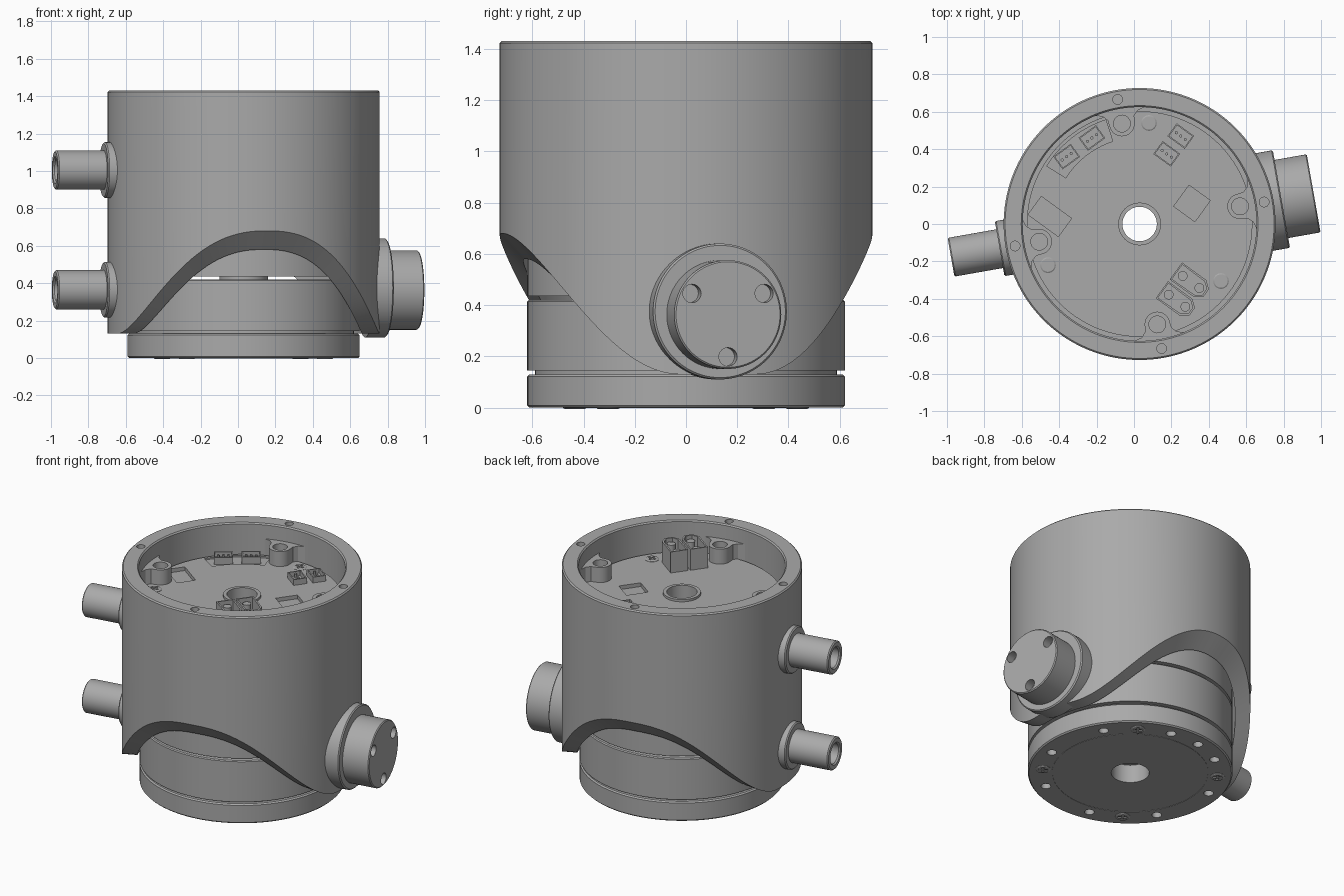
import bpy, bmesh
from math import sin, cos, pi, radians, degrees
from mathutils import Matrix, Vector

cube = bpy.data.objects.get("Cube")
if cube:
    bpy.data.objects.remove(cube, do_unlink=True)

grey = bpy.data.materials.new("machined grey")
grey.use_nodes = True
grey.diffuse_color = (0.4, 0.4, 0.4, 1)
grey.node_tree.nodes["Principled BSDF"].inputs["Base Color"].default_value = (0.4, 0.4, 0.4, 1)

T = lambda x, y, z: Matrix.Translation((x, y, z))
R = lambda a, axis='Z': Matrix.Rotation(radians(a), 4, axis)
BODY = T(0.03, 0, 0) @ R(10)      # housing axis, turned slightly
BOARD_Z = 1.23
parts = []


def finish(name, bm, matrix, keep=True):
    bmesh.ops.recalc_face_normals(bm, faces=bm.faces)
    mesh = bpy.data.meshes.new(name)
    bm.to_mesh(mesh)
    bm.free()
    mesh.materials.append(grey)
    obj = bpy.data.objects.new(name, mesh)
    bpy.context.scene.collection.objects.link(obj)
    obj.matrix_world = matrix
    if keep:
        parts.append(obj)
    return obj


def lathe(name, profile, matrix=BODY, n=96, ring=False, keep=True):
    """Turn (radius, height) points; a height may be a function of the angle."""
    bm = bmesh.new()
    loops = []
    for r, z in profile:
        angles = [2 * pi * i / n for i in range(n)]
        loops.append([bm.verts.new((r * cos(a), r * sin(a), z(a) if callable(z) else z)) for a in angles])
    pairs = list(zip(loops, loops[1:]))
    if ring:
        pairs.append((loops[-1], loops[0]))
    else:
        bm.faces.new(loops[0])
        bm.faces.new(loops[-1])
    for a, b in pairs:
        for i in range(n):
            j = (i + 1) % n
            bm.faces.new((a[i], a[j], b[j], b[i]))
    return finish(name, bm, matrix, keep)


def prism(name, outline, height, matrix, wall=0, depth=0, keep=True):
    """Extrude an outline; with a wall given, hollow it from the top."""
    bm = bmesh.new()
    base = bm.faces.new([bm.verts.new((x, y, 0)) for x, y in outline])
    out = bmesh.ops.extrude_face_region(bm, geom=[base])["geom"]
    top = [f for f in out if isinstance(f, bmesh.types.BMFace)][0]
    bmesh.ops.translate(bm, vec=(0, 0, height), verts=top.verts[:])
    bmesh.ops.recalc_face_normals(bm, faces=bm.faces)
    if wall:
        bmesh.ops.inset_region(bm, faces=[top], thickness=wall)
        inner = bmesh.ops.extrude_face_region(bm, geom=[top])["geom"]
        bmesh.ops.delete(bm, geom=[top], context='FACES_ONLY')
        verts = [v for v in inner if isinstance(v, bmesh.types.BMVert)]
        bmesh.ops.translate(bm, vec=(0, 0, -depth), verts=verts)
    return finish(name, bm, matrix, keep)


def box(w, d):
    return [(-w / 2, -d / 2), (w / 2, -d / 2), (w / 2, d / 2), (-w / 2, d / 2)]


def drill(r, depth, matrix):
    return lathe("cutter", [(r, -depth), (r, 0.02)], matrix, 24, keep=False)


def cut(obj, cutters):
    bpy.context.view_layer.objects.active = obj
    for c in cutters:
        c.hide_render = True
        mod = obj.modifiers.new("cut", 'BOOLEAN')
        mod.operation, mod.solver, mod.object = 'DIFFERENCE', 'EXACT', c
        bpy.ops.object.modifier_apply(modifier=mod.name)
        bpy.data.objects.remove(c, do_unlink=True)


# Housing shell with an arched, chamfered lower edge at front and back
def arch(peak):
    def height(a):
        off = min(abs(degrees(a) % 180 - 90) / 78, 1) ** 1.2
        return 0.13 + (peak - 0.13) * (1 + cos(pi * off)) / 2
    return height


shell = lathe("housing_shell", [
    (0.635, arch(0.58)), (0.727, arch(0.68)), (0.727, 1.422), (0.719, 1.43),
    (0.633, 1.43), (0.625, 1.422), (0.625, 1.2), (0.115, 1.2), (0.115, 1.15), (0.635, 1.15)],
    n=144, ring=True)
cut(shell, [drill(0.026, 0.08, BODY @ R(a) @ T(0.676, 0, 1.43)) for a in range(0, 360, 90)])

# Inner rotor: base flange, drum, upper drum and hollow shaft
rotor = lathe("inner_rotor", [
    (0.115, 0), (0.612, 0), (0.62, 0.008), (0.62, 0.122), (0.612, 0.13), (0.59, 0.13), (0.59, 0.145),
    (0.62, 0.145), (0.62, 0.414), (0.614, 0.42), (0.13, 0.42), (0.13, 0.436), (0.62, 0.436),
    (0.62, 0.75), (0.114, 0.75), (0.114, BOARD_Z + 0.015), (0.092, BOARD_Z + 0.015),
    (0.092, 0.12), (0.115, 0.12)], ring=True)
flip = R(180, 'X')
angles = [22.5 + 45 * i for i in range(8)] + [90]
cut(rotor, [drill(0.03, 0.07, BODY @ R(a) @ T(0.535, 0, 0) @ flip) for a in angles])
lathe("base_seam", [(0.47, -0.0), (0.474, -0.0), (0.474, 0.02), (0.47, 0.02)],
      BODY @ T(0, 0, -0.002), ring=True)


# Cross-head screws
def screw(name, matrix, r):
    head = lathe(name, [(r, -0.03), (r, 0.002), (r * 0.85, 0.006)], matrix, 32)
    cut(head, [prism("cutter", box(w, d), 0.05, matrix @ T(0, 0, -0.012), keep=False)
               for w, d in ((r * 1.2, r * 0.3), (r * 0.3, r * 1.2))])


for a in range(45, 360, 90):
    screw("base_screw", BODY @ R(a) @ T(0.53, 0, 0) @ flip, 0.045)
for x, y in ((0.08, 0.54), (0.465, -0.305), (-0.46, -0.22)):
    screw("board_screw", T(x, y, BOARD_Z), 0.042)

# Large side plug with three screw holes
side = BODY @ T(0.66, 0, 0.375) @ R(90, 'Y')
lathe("plug_flange", [(0.265, 0), (0.265, 0.103), (0.258, 0.11)], side)
plug_face = BODY @ T(0.945, 0, 0.363) @ R(90, 'Y')
plug = lathe("side_plug", [(0.212, -0.25), (0.212, -0.006), (0.206, 0)], plug_face)
cut(plug, [drill(0.036, 0.06, plug_face @ R(a) @ T(0.165, 0, 0)) for a in (0, 120, 240)])

# Two cable sockets on the opposite side
for z in (0.365, 1.005):
    socket = BODY @ T(-0.66, 0, z) @ R(-90, 'Y')
    lathe("socket_flange", [(0.149, 0), (0.149, 0.093), (0.142, 0.1)], socket, 64)
    lathe("cable_socket", [(0.105, 0), (0.105, 0.357), (0.098, 0.364), (0.072, 0.364),
                           (0.065, 0.355), (0.065, 0.15)], socket, 64)

# Mounting bosses flaring into the inner wall
arc = [(0.545 + 0.068 * cos(t), 0.068 * sin(t)) for t in [pi / 2 + pi * i / 16 for i in range(17)]]
flare = [(0.575, 0.072), (0.6, 0.095), (0.61, 0.13), (0.612, 0.17), (0.65, 0.18)]
outline = arc + [(x, -y) for x, y in flare] + flare[::-1]
for a in range(0, 360, 90):
    place = BODY @ R(a) @ T(0, 0, 1.19)
    boss = prism("mounting_boss", outline, 0.14, place)
    cut(boss, [drill(0.045, 0.1, place @ T(0.545, 0, 0.14))])

# Circuit board with shallow pockets
board = lathe("circuit_board", [(0.114, 1.19), (0.603, 1.19), (0.603, BOARD_Z), (0.114, BOARD_Z)], ring=True)
pockets = [prism("cutter", box(w, d), 0.1, T(x, y, BOARD_Z - 0.025) @ R(-36), keep=False)
           for x, y, w, d in ((-0.45, 0.04, 0.2, 0.12), (0.31, 0.11, 0.14, 0.14))]
sweep = [radians(108 + 4 * i) for i in range(11)]
sector = [(0.585 * cos(t), 0.585 * sin(t)) for t in sweep]
sector += [(0.465 * cos(t), 0.465 * sin(t)) for t in sweep[::-1]]
pockets.append(prism("cutter", sector, 0.1, T(0.03, 0, BOARD_Z - 0.01), keep=False))
cut(board, pockets)


def pins(name, place, xs, r, height):
    for x in xs:
        lathe(name, [(r, 0), (r, height)], place @ T(x, 0, 0), 16)


# Two tall power connectors with chamfered ends
shape = [(-0.1, -0.056), (0.06, -0.056), (0.1, -0.025), (0.1, 0.025), (0.06, 0.056), (-0.1, 0.056)]
for x, y in ((0.305, -0.31), (0.23, -0.41)):
    place = T(x, y, BOARD_Z) @ R(-36)
    prism("power_connector", shape, 0.14, place, 0.012, 0.1)
    pins("power_pin", place, (-0.055, 0.055), 0.026, 0.12)

# Small signal connectors
for x, y, a in ((0.25, 0.47, -36), (0.175, 0.375, -36), (-0.36, 0.36, 36), (-0.225, 0.46, 36)):
    place = T(x, y, BOARD_Z - 0.012) @ R(a)
    prism("signal_connector", box(0.115, 0.085), 0.05, place, 0.01, 0.03)
    pins("signal_pin", place, (-0.03, 0, 0.03), 0.008, 0.045)

# Smooth round surfaces, keep edges sharp
bpy.ops.object.select_all(action='DESELECT')
for obj in parts:
    obj.select_set(True)
bpy.context.view_layer.objects.active = parts[0]
bpy.ops.object.shade_smooth_by_angle(angle=radians(30))
